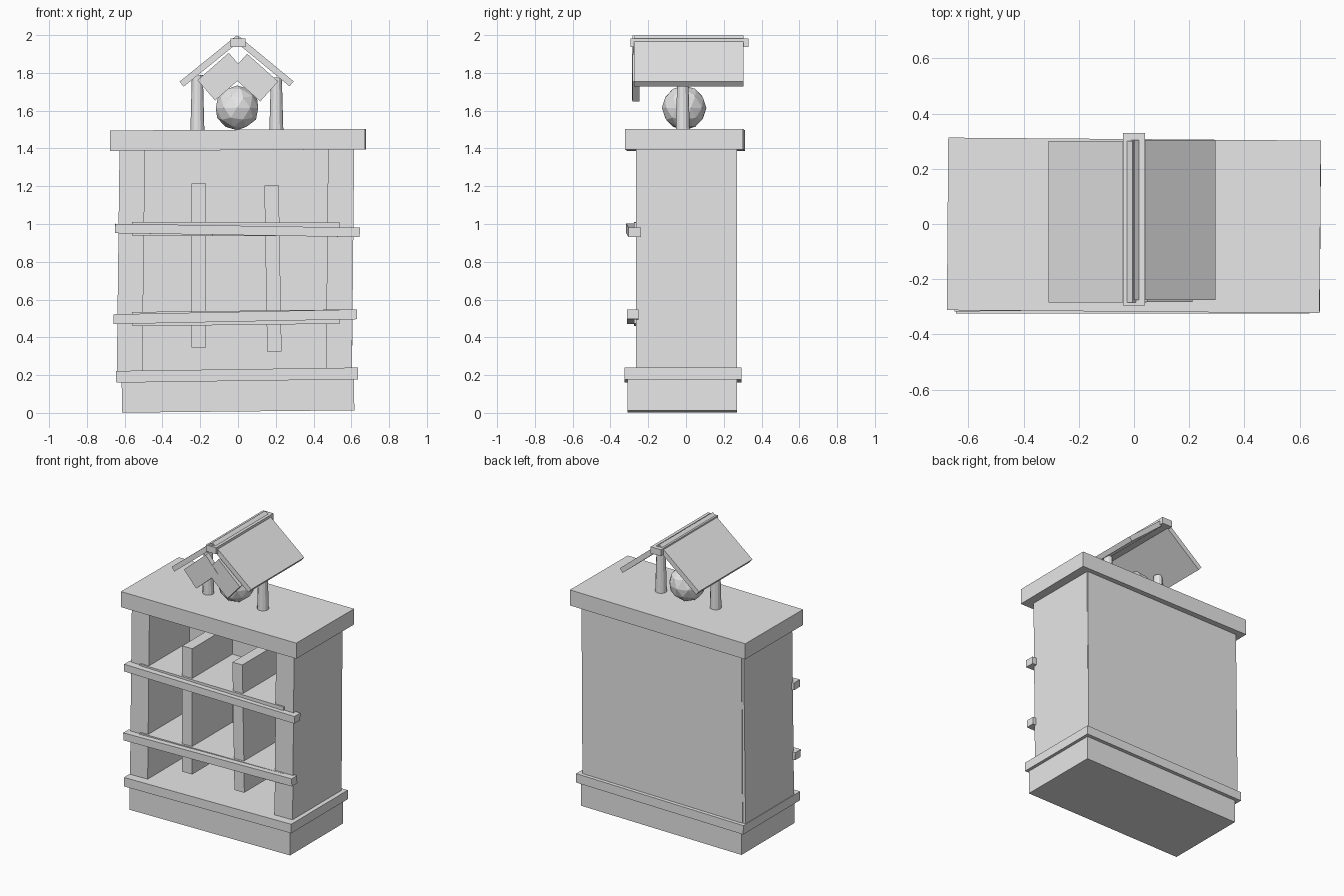
import bpy
import bmesh
from mathutils import Matrix, Vector

cube = bpy.data.objects.get("Cube")
if cube:
    bpy.data.objects.remove(cube, do_unlink=True)

grey = bpy.data.materials.new("plain grey")
grey.use_nodes = True
colour = (0.8, 0.8, 0.8, 1)
grey.diffuse_color = colour
grey.node_tree.nodes["Principled BSDF"].inputs["Base Color"].default_value = colour


def finish(name, bm):
    mesh = bpy.data.meshes.new(name)
    bm.to_mesh(mesh)
    bm.free()
    mesh.materials.append(grey)
    obj = bpy.data.objects.new(name, mesh)
    bpy.context.collection.objects.link(obj)
    return obj


def board(name, centre, size, tilt=0, yaw=0):
    """Box leaning by tilt in the front plane and turned by yaw about z."""
    bm = bmesh.new()
    turn = Matrix.Rotation(yaw, 4, "Z") @ Matrix.Rotation(tilt, 4, "Y")
    place = Matrix.Translation(Vector(centre)) @ turn @ Matrix.Diagonal((*size, 1))
    bmesh.ops.create_cube(bm, size=1, matrix=place)
    return finish(name, bm)


# Cabinet carcass, each board slightly crooked
board("base", (0, -0.02, 0.09), (1.23, 0.58, 0.165), -0.01)
board("base_moulding", (-0.005, -0.015, 0.2), (1.28, 0.62, 0.062), -0.014)
board("cabinet_top", (0, -0.005, 1.445), (1.35, 0.625, 0.108), -0.006, -0.008)
board("back_panel", (-0.005, 0.225, 0.8), (1.225, 0.09, 1.2), 0.006)
board("right_side_panel", (-0.567, 0, 0.8), (0.135, 0.53, 1.22), 0.012)
board("left_side_panel", (0.54, 0, 0.8), (0.138, 0.53, 1.22), 0.01)

# Shelves with a lipped front rail
board("lower_shelf", (-0.01, -0.035, 0.503), (1.1, 0.48, 0.075), -0.012)
board("upper_shelf", (-0.01, -0.035, 0.973), (1.1, 0.48, 0.072), 0.003)
board("lower_rail", (-0.015, -0.282, 0.509), (1.29, 0.06, 0.052), -0.02)
board("upper_rail", (-0.003, -0.278, 0.966), (1.295, 0.065, 0.05), 0.016, 0.01)

# Upright dividers
board("right_divider", (-0.207, -0.03, 0.78), (0.076, 0.46, 0.87))
board("left_divider", (0.185, -0.03, 0.765), (0.076, 0.46, 0.88), -0.017)

# Little roof on two tapered posts
for name, x, top in (("right_post", -0.215, 1.79), ("left_post", 0.203, 1.775)):
    bm = bmesh.new()
    bmesh.ops.create_cone(
        bm, cap_ends=True, segments=12, radius1=0.037, radius2=0.029,
        depth=top - 1.495, matrix=Matrix.Translation((x, -0.017, (top + 1.495) / 2)))
    finish(name, bm)

board("right_roof_panel", (-0.147, 0.008, 1.863), (0.39, 0.585, 0.034), -0.68)
board("left_roof_panel", (0.137, 0.014, 1.863), (0.38, 0.58, 0.034), 0.69)
board("ridge_beam", (0, 0.018, 1.96), (0.078, 0.625, 0.045))

# Crossed gable planks at the front of the roof
board("right_gable_plank", (-0.085, -0.267, 1.78), (0.22, 0.036, 0.142), -0.72)
board("left_gable_plank", (0.083, -0.265, 1.775), (0.22, 0.036, 0.142), 0.73)

# Faceted ball under the roof
bm = bmesh.new()
bmesh.ops.create_icosphere(
    bm, subdivisions=2, radius=0.118, matrix=Matrix.Translation((-0.005, -0.01, 1.615)))
finish("ball", bm)
